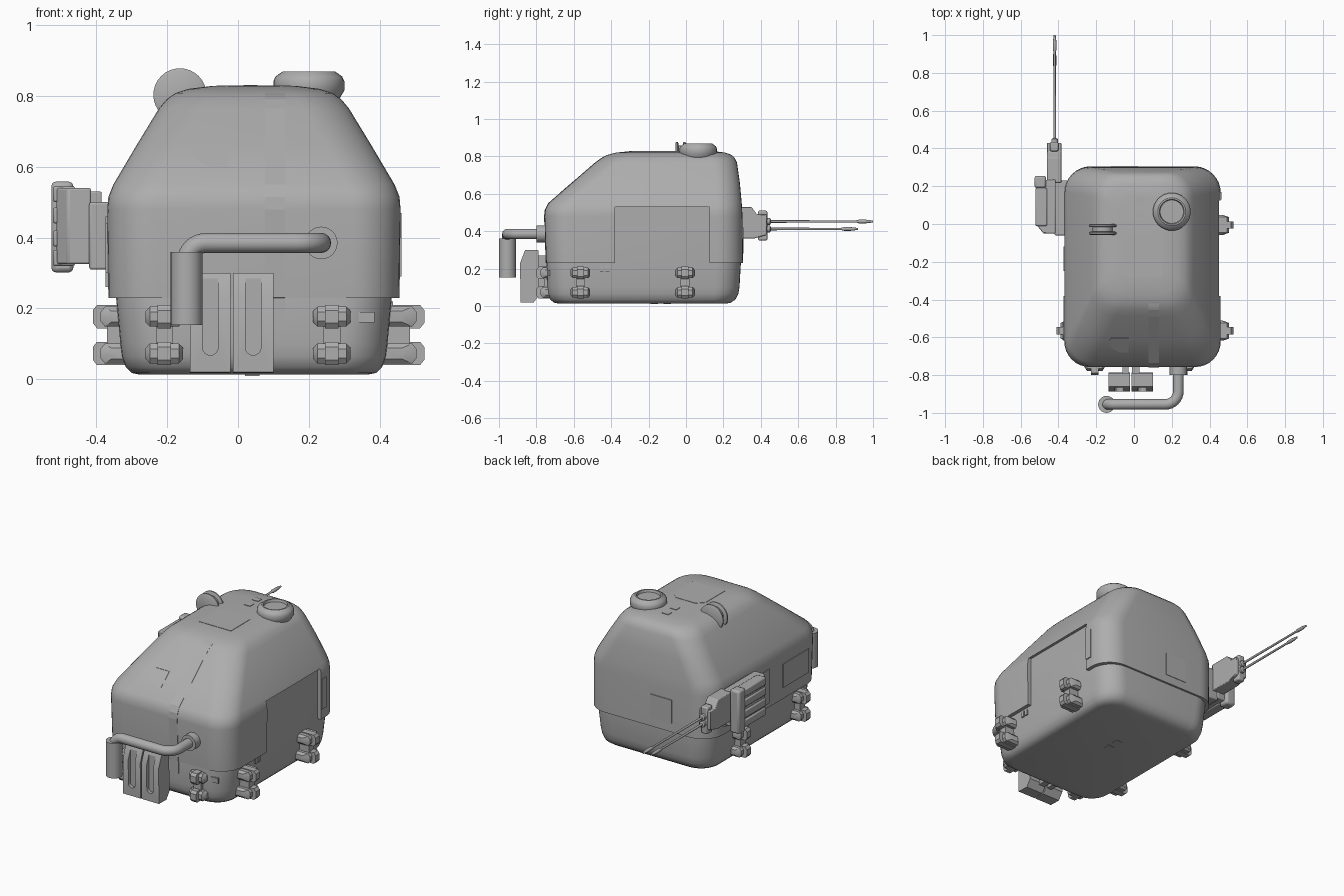
import bpy, bmesh, math
from mathutils import Vector, Matrix

if "Cube" in bpy.data.objects:
    bpy.data.objects.remove(bpy.data.objects["Cube"])

grey = bpy.data.materials.new("plain_grey")
grey.diffuse_color = (0.42, 0.42, 0.42, 1)
grey.use_nodes = True
grey.node_tree.nodes["Principled BSDF"].inputs["Base Color"].default_value = grey.diffuse_color
CX = 0.045  # hull centre line


def finish(name, bm, angle=35, bevel=0.0, helper=False):
    bmesh.ops.recalc_face_normals(bm, faces=bm.faces)
    me = bpy.data.meshes.new(name)
    bm.to_mesh(me)
    bm.free()
    me.materials.append(grey)
    ob = bpy.data.objects.new(name, me)
    bpy.context.collection.objects.link(ob)
    if helper:
        ob.hide_render = True
        ob.hide_viewport = True
        return ob
    if bevel:
        m = ob.modifiers.new("bevel", 'BEVEL')
        m.width, m.segments, m.limit_method = bevel, 2, 'ANGLE'
    bpy.ops.object.select_all(action='DESELECT')
    bpy.context.view_layer.objects.active = ob
    ob.select_set(True)
    bpy.ops.object.shade_smooth_by_angle(angle=math.radians(angle))
    return ob


def loft(bm, rings):
    rows = [[bm.verts.new(p) for p in r] for r in rings]
    n = len(rows[0])
    for a, b in zip(rows, rows[1:]):
        for i in range(n):
            bm.faces.new((a[i], a[(i + 1) % n], b[(i + 1) % n], b[i]))
    bm.faces.new(rows[0][::-1])
    bm.faces.new(rows[-1])


def add_box(bm, lo, hi):
    lo, hi = Vector(lo), Vector(hi)
    bmesh.ops.create_cube(bm, size=1, matrix=Matrix.Translation((lo + hi) / 2)
                          @ Matrix.Diagonal((*(hi - lo), 1)))


def boxes(name, items, bevel=0.0, helper=False):
    bm = bmesh.new()
    for lo, hi in items:
        add_box(bm, lo, hi)
    return finish(name, bm, bevel=bevel, helper=helper)


def prism(name, pts, axis, a, b, bevel=0.0, helper=False):
    """Extrude a 2D outline along the x, y or z axis from a to b."""
    put = {'x': lambda p, t: (t, p[0], p[1]), 'y': lambda p, t: (p[0], t, p[1]),
           'z': lambda p, t: (p[0], p[1], t)}[axis]
    bm = bmesh.new()
    loft(bm, [[put(p, t) for p in pts] for t in (a, b)])
    return finish(name, bm, bevel=bevel, helper=helper)


def lathe(name, prof, centre, axis='z', n=32):
    rot = {'z': Matrix(), 'y': Matrix.Rotation(-math.pi / 2, 4, 'X')}[axis]
    mat = Matrix.Translation(centre) @ rot
    bm = bmesh.new()
    loft(bm, [[mat @ Vector((r * math.cos(t), r * math.sin(t), h))
               for t in (2 * math.pi * i / n for i in range(n))] for r, h in prof])
    return finish(name, bm)


def cut(ob, cutter):
    m = ob.modifiers.new("cut", 'BOOLEAN')
    m.operation, m.object, m.solver = 'DIFFERENCE', cutter, 'EXACT'


def section(z, half, y0, y1, r, k=9):
    pts = []
    for q, (sx, y) in enumerate([(1, y1 - r), (-1, y1 - r), (-1, y0 + r), (1, y0 + r)]):
        for i in range(k):
            t = math.pi / 2 * (q + i / (k - 1))
            pts.append((CX + sx * (half - r) + r * math.cos(t), y + r * math.sin(t), z))
    return pts


# Lower tub: height, half width, front y, rear y, corner radius
TUB = [(0.013, 0.32, -0.68, 0.215, 0.09), (0.018, 0.345, -0.705, 0.24, 0.11),
       (0.035, 0.362, -0.727, 0.265, 0.12), (0.065, 0.373, -0.738, 0.28, 0.13),
       (0.10, 0.377, -0.741, 0.286, 0.13), (0.24, 0.39, -0.744, 0.294, 0.13),
       (0.56, 0.388, -0.70, 0.28, 0.13)]
SHELL = [(0.23, 0.411, -0.748, 0.305, 0.135), (0.48, 0.414, -0.757, 0.302, 0.135),
         (0.515, 0.411, -0.753, 0.30, 0.135), (0.55, 0.397, -0.735, 0.298, 0.135),
         (0.66, 0.332, -0.608, 0.288, 0.13), (0.765, 0.268, -0.487, 0.273, 0.13),
         (0.79, 0.247, -0.453, 0.262, 0.125), (0.808, 0.222, -0.42, 0.244, 0.115),
         (0.82, 0.185, -0.375, 0.21, 0.10), (0.828, 0.12, -0.30, 0.15, 0.08)]
for name, table in (("lower_tub", TUB), ("upper_shell", SHELL)):
    bm = bmesh.new()
    loft(bm, [section(*row) for row in table])
    ob = finish(name, bm, 40)
# Shallow recess in the right side of the shell
cut(ob, boxes("side_recess_cutter", [((0.434, -0.38, 0.1), (0.6, 0.125, 0.53))], helper=True))


# Thin plates following the front face
def front_y(z):
    tab = TUB if z < 0.23 else SHELL
    for a, b in zip(tab, tab[1:]):
        if a[0] <= z <= b[0]:
            return a[2] + (b[2] - a[2]) * (z - a[0]) / (b[0] - a[0])


def front_plate(name, pts, t=0.003):
    bm = bmesh.new()
    loft(bm, [[(x, front_y(z) + d, z) for x, z in pts] for d in (0.004, -t)])
    finish(name, bm)


front_plate("slope_window", [(-0.13, 0.63), (-0.08, 0.60), (-0.028, 0.60),
                             (-0.028, 0.665), (-0.12, 0.665), (-0.13, 0.655)])
zs = [0.14, 0.229, 0.231, 0.48, 0.515, 0.55, 0.66, 0.765, 0.79, 0.808]
for i, (a, b) in enumerate(zip(zs, zs[1:])):
    front_plate(f"front_strip_{i}", [(0.076, a), (0.132, a), (0.132, b), (0.076, b)], 0.002)
front_plate("front_label", [(0.34, 0.16), (0.385, 0.16), (0.385, 0.19), (0.34, 0.19)], -0.016)

# Small raised panels on sides, rear, roof and floor
boxes("surface_panels", [
    ((0.43, -0.46, 0.185), (0.438, -0.44, 0.22)), ((0.43, -0.43, 0.185), (0.438, -0.41, 0.22)),
    ((0.45, 0.13, 0.29), (0.462, 0.17, 0.47)),
    ((-0.374, -0.25, 0.26), (-0.366, -0.12, 0.46)), ((-0.374, -0.62, 0.30), (-0.366, -0.38, 0.44)),
    ((-0.12, 0.30, 0.28), (0.02, 0.307, 0.42)),
    ((0.015, 0.035, 0.82), (0.055, 0.07, 0.831)), ((0.015, 0.11, 0.82), (0.055, 0.145, 0.831)),
    ((0.02, -0.12, 0.010), (0.06, -0.08, 0.016)), ((0.02, -0.19, 0.010), (0.06, -0.15, 0.016))])
prism("roof_hatch_plate", [(-0.06, -0.28), (0.15, -0.28), (0.15, -0.10), (0.11, -0.06),
                           (-0.02, -0.06), (-0.06, -0.10)], 'z', 0.822, 0.830)

# Round roof cupola with a sunken lid
lathe("roof_cupola", [(0.085, 0.79), (0.10, 0.815), (0.10, 0.842), (0.094, 0.855),
                      (0.074, 0.869), (0.066, 0.869), (0.062, 0.855)], (0.2, 0.065, 0))
# Twin upright discs with a hub
for i, y in enumerate((-0.057, -0.017)):
    lathe(f"roof_disc_{i}", [(0.068, 0), (0.075, 0.004), (0.075, 0.012), (0.068, 0.016)],
          (-0.164, y, 0.803), 'y')
lathe("roof_disc_hub", [(0.055, 0), (0.055, 0.045)], (-0.164, -0.053, 0.803), 'y')


# Bent exhaust pipe
def arc(c, u, v, r):
    c, u, v = Vector(c), Vector(u), Vector(v)
    return [c + r * (u * math.cos(t) + v * math.sin(t)) for t in (math.pi / 2 * i / 8 for i in range(9))]


path = [Vector((0.235, -0.73, 0.385))] + arc((0.165, -0.885, 0.385), (1, 0, 0), (0, -1, 0), 0.07)
path += arc((-0.09, -0.955, 0.33), (0, 0, 1), (-1, 0, 0), 0.055) + [Vector((-0.145, -0.955, 0.30))]
bm = bmesh.new()
rings = []
for i, p in enumerate(path):
    d = (path[min(i + 1, len(path) - 1)] - path[max(i - 1, 0)]).normalized()
    side = Vector((0, 0, 1)).cross(d) if i < 10 else Vector((0, 1, 0))
    side.normalize()
    up = d.cross(side)
    if i < 10 and up.z < 0 or i >= 10 and up.dot(Vector((-d.z, 0, d.x))) < 0:
        side, up = side, up
    rings.append([p + 0.028 * (side * math.cos(t) + up * math.sin(t))
                  for t in (2 * math.pi * k / 16 for k in range(16))])
# start each ring at the vertex nearest the previous ring's first vertex
for a, i in zip(rings, range(1, len(rings))):
    b = rings[i]
    k = min(range(16), key=lambda j: (b[j] - a[0]).length)
    rings[i] = b[k:] + b[:k]
loft(bm, rings)
finish("exhaust_pipe", bm, 40)
lathe("exhaust_canister", [(0.038, 0.19), (0.038, 0.153), (0.045, 0.153), (0.045, 0.36)],
      (-0.145, -0.955, 0), n=24)
lathe("exhaust_flange", [(0.046, 0), (0.046, 0.065)], (0.235, -0.80, 0.385), 'y', 24)

# Two slotted front canisters
for i, x in enumerate((-0.078, 0.043)):
    pod = prism(f"front_canister_{i}", [(-0.885, 0.02), (-0.887, 0.23), (-0.86, 0.30),
                (-0.79, 0.30), (-0.785, 0.06), (-0.815, 0.018)], 'x', x - 0.057, x + 0.057)
    slot = [(x + 0.022, 0.34)] + [(x - 0.022, 0.34)]
    slot += [(x + 0.022 * math.cos(t), 0.09 + 0.022 * math.sin(t))
             for t in (math.pi * (1 + k / 8) for k in range(9))]
    cut(pod, prism(f"slot_cutter_{i}", slot, 'y', -0.93, -0.866, helper=True))
boxes("canister_mount", [((-0.06, -0.80, 0.05), (-0.03, -0.73, 0.27)),
                         ((-0.01, -0.80, 0.05), (0.03, -0.73, 0.27))])


# Lifting clamps: two wide lugs, narrow bands and a web, facing outward
def clamp(name, origin, angle, reach):
    mat = Matrix.Translation(origin) @ Matrix.Rotation(angle, 4, 'Z')
    bm = bmesh.new()
    r = reach
    for z in (0.073, 0.177):
        for hw, h, top in ((0.053, 0.028, r - 0.022), (0.019, 0.033, r)):
            tip = 0.012 if hw > 0.03 else 0.001
            outline = [(-0.03, -h), (top - 0.012, -h), (top, -h + 0.015),
                       (top, h - 0.015), (top - 0.012, h), (-0.03, h)]
            loft(bm, [[(u, v * (0.6 if abs(u) == hw and tip > 0.01 else 1)
                        , z + w * (0.55 if abs(u) == hw and tip > 0.01 else 1)) for v, w in outline]
                      for u in (-hw, -hw + tip, hw - tip, hw)])
    add_box(bm, (-0.024, -0.03, 0.06), (0.024, r - 0.04, 0.19))
    bmesh.ops.transform(bm, matrix=mat, verts=bm.verts)
    finish(name, bm, 30)


for i, y in enumerate((-0.565, -0.005)):
    clamp(f"right_clamp_{i}", (0.42, y, 0), -math.pi / 2, 0.106)
    clamp(f"left_clamp_{i}", (-0.33, y, 0), math.pi / 2, 0.08)
for i, x in enumerate((-0.208, 0.265)):
    clamp(f"front_clamp_{i}", (x, -0.73, 0), math.pi, 0.07)

# Side gun housing with louvres, cradle and twin barrels
prism("gun_housing", [(-0.415, -0.05), (-0.48, -0.05), (-0.512, -0.01), (-0.512, 0.23),
                      (-0.415, 0.235)], 'z', 0.325, 0.54, 0.006)
boxes("gun_side_mount", [((-0.42, -0.06, 0.31), (-0.35, 0.23, 0.50))], 0.006)
boxes("gun_louvres", [((-0.522, -0.01, z), (-0.46, 0.19, z + 0.045))
                      for z in (0.32, 0.375, 0.44, 0.50)], 0.006)
boxes("gun_end_plates", [((-0.527, 0.19, 0.302), (-0.465, 0.255, 0.558))], 0.012)
prism("gun_cradle", [(0.22, 0.36), (0.36, 0.36), (0.43, 0.38), (0.43, 0.49), (0.38, 0.49),
                     (0.35, 0.53), (0.22, 0.53)], 'x', -0.46, -0.385, 0.004)
boxes("gun_shield", [((-0.445, 0.385, 0.35), (-0.40, 0.435, 0.51))], 0.008)
for i, (z, end) in enumerate(((0.452, 1.0), (0.412, 0.92))):
    lathe(f"gun_barrel_{i}", [(0.018, 0.42), (0.018, 0.45), (0.007, 0.455), (0.006, end - 0.09),
                              (0.010, end - 0.075), (0.010, end - 0.04), (0.005, end)],
          (-0.42, 0, z), 'y', 12)
